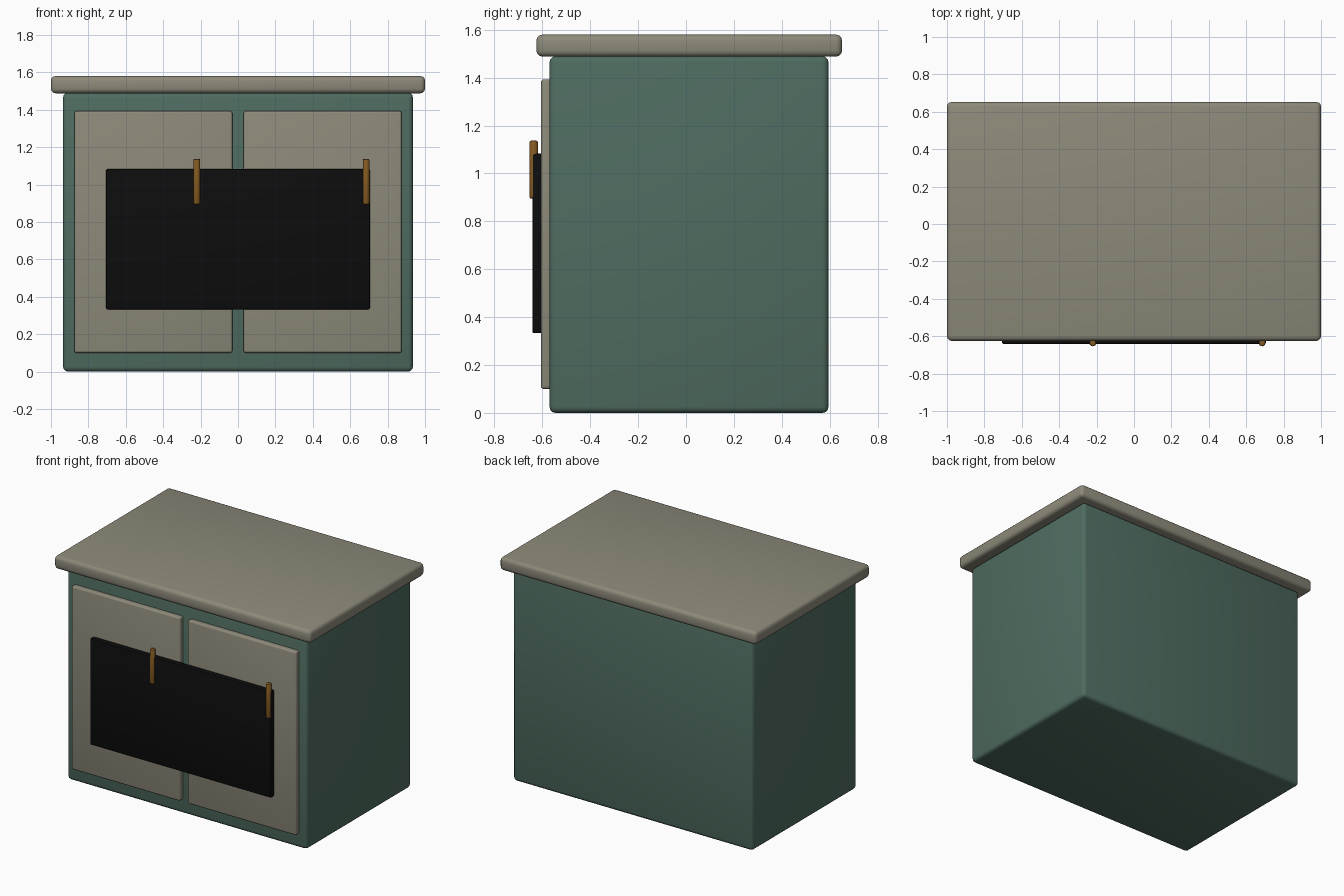
import bpy
import math

if "Cube" in bpy.data.objects:
    bpy.data.objects.remove(bpy.data.objects["Cube"])


def material(name, rgb):
    m = bpy.data.materials.new(name)
    m.diffuse_color = (*rgb, 1.0)
    m.use_nodes = True
    m.node_tree.nodes["Principled BSDF"].inputs["Base Color"].default_value = m.diffuse_color
    return m


green = material("muted green", (0.078, 0.150, 0.118))
stone = material("warm grey", (0.268, 0.254, 0.195))
black = material("black", (0.004, 0.004, 0.004))
brass = material("brass brown", (0.235, 0.105, 0.016))


def finish(o, name, mat, bevel, segments):
    o.name = name
    o.data.materials.append(mat)
    bpy.ops.object.transform_apply(location=False, rotation=False, scale=True)
    b = o.modifiers.new("rounded edges", 'BEVEL')
    b.width, b.segments = bevel, segments
    b.limit_method = 'ANGLE'
    b.angle_limit = math.radians(40)
    bpy.ops.object.modifier_apply(modifier=b.name)
    bpy.ops.object.shade_smooth_by_angle(angle=math.radians(35))


def box(name, x, y, z, mat, bevel, segments=3):
    bpy.ops.mesh.primitive_cube_add(
        size=1, location=[(a + b) / 2 for a, b in (x, y, z)])
    o = bpy.context.object
    o.scale = [b - a for a, b in (x, y, z)]
    finish(o, name, mat, bevel, segments)


# Cabinet body and overhanging worktop
box("cabinet_body", (-0.935, 0.935), (-0.57, 0.595), (0, 1.49), green, 0.025)
box("worktop", (-1, 1), (-0.625, 0.652), (1.488, 1.58), stone, 0.025)

# Pair of doors
box("door_left", (-0.875, -0.03), (-0.606, -0.56), (0.1, 1.393), stone, 0.012)
box("door_right", (0.03, 0.875), (-0.606, -0.56), (0.1, 1.393), stone, 0.012)

# Dark panel across the doors
box("dark_panel", (-0.705, 0.705), (-0.642, -0.6), (0.333, 1.083), black, 0.008, 2)

# Upright bar handles
for side, x in (("left", -0.22), ("right", 0.685)):
    bpy.ops.mesh.primitive_cylinder_add(
        vertices=16, radius=0.018, depth=0.243, location=(x, -0.636, 1.016))
    finish(bpy.context.object, "handle_" + side, brass, 0.008, 2)
